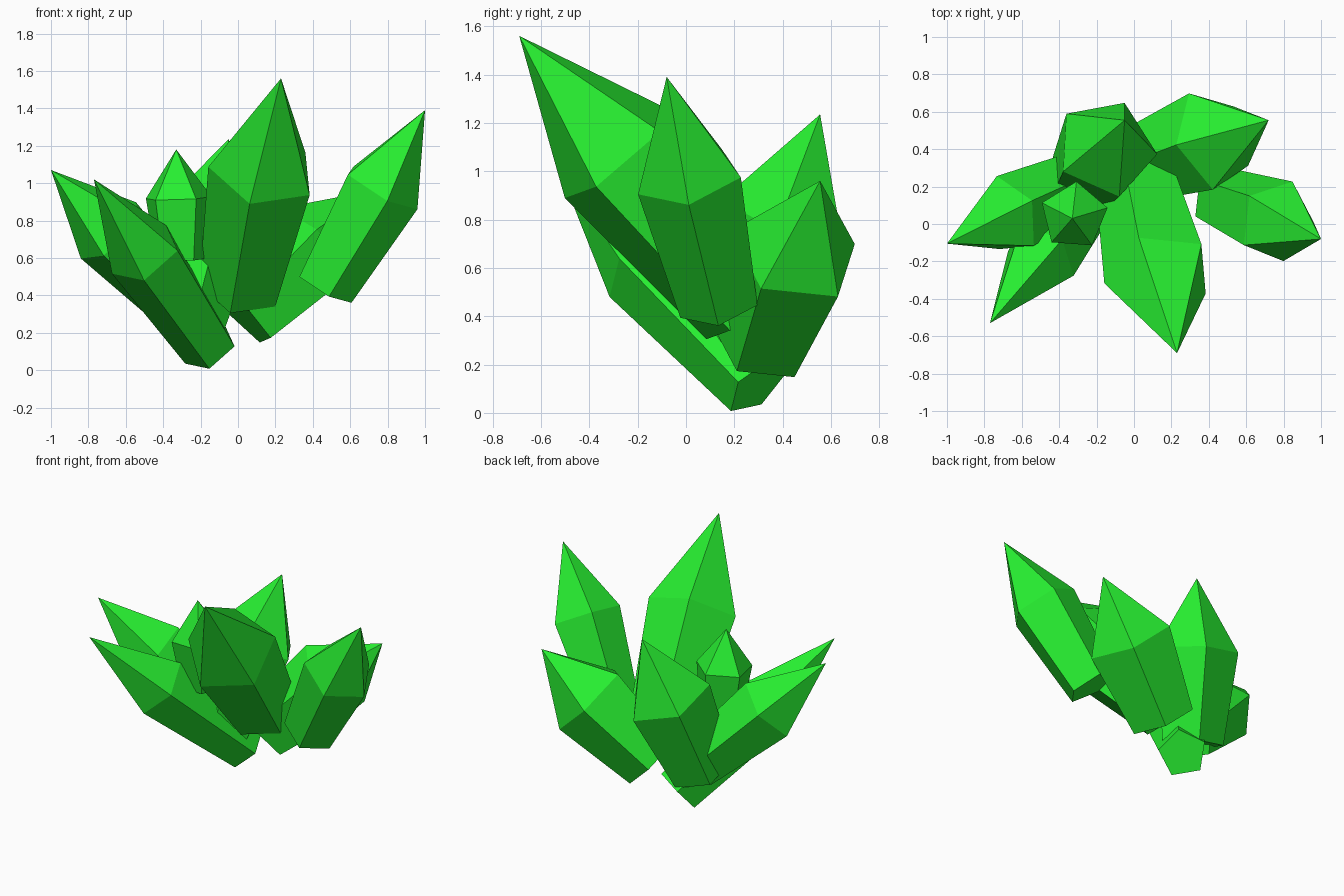
import bpy, bmesh, math
from mathutils import Vector

if "Cube" in bpy.data.objects:
    bpy.data.objects.remove(bpy.data.objects["Cube"])

green = bpy.data.materials.new("green_crystal")
green.diffuse_color = (0.02, 0.85, 0.03, 1)
green.use_nodes = True
green.node_tree.nodes["Principled BSDF"].inputs["Base Color"].default_value = green.diffuse_color

SIDES = 5
SHOULDER = 0.56   # shoulder height as a share of the length
TAPER = 0.75      # base radius as a share of the shoulder radius


def crystal(name, base, tip, radius, corner):
    """Five-sided pointed crystal; one shoulder corner faces the given point."""
    base, tip = Vector(base), Vector(tip)
    axis = (tip - base).normalized()
    shoulder = base.lerp(tip, SHOULDER)
    u = Vector(corner) - shoulder
    u = (u - axis * u.dot(axis)).normalized()
    v = axis.cross(u)

    bm = bmesh.new()

    def ring(centre, r):
        angles = [math.tau * i / SIDES for i in range(SIDES)]
        return [bm.verts.new(centre + r * (math.cos(a) * u + math.sin(a) * v))
                for a in angles]

    low, high = ring(base, radius * TAPER), ring(shoulder, radius)
    point = bm.verts.new(tip)
    bm.faces.new(low[::-1])
    for i in range(SIDES):
        j = (i + 1) % SIDES
        bm.faces.new((low[i], low[j], high[j], high[i]))
        bm.faces.new((high[i], high[j], point))
    mesh = bpy.data.meshes.new(name)
    bm.to_mesh(mesh)
    bm.free()
    mesh.materials.append(green)
    bpy.context.collection.objects.link(bpy.data.objects.new(name, mesh))


# Cluster: name, base centre, tip, shoulder radius, a shoulder corner
crystal("front_tall_crystal", (0.013, 0.255, 0.438), (0.23, -0.69, 1.56), 0.297, (0.06, -0.50, 0.88))
crystal("right_crystal", (0.459, 0.137, 0.446), (1.0, -0.08, 1.39), 0.228, (0.96, 0.01, 0.87))
crystal("left_crystal", (-0.26, 0.237, 0.31), (-1.0, -0.105, 1.07), 0.222, (-0.76, 0.25, 0.80))
crystal("front_left_crystal", (-0.149, 0.299, 0.114), (-0.77, -0.53, 1.02), 0.207, (-0.50, -0.31, 0.48))
crystal("small_centre_crystal", (-0.31, 0.06, 0.59), (-0.33, 0.03, 1.18), 0.185, (-0.22, -0.12, 0.91))
crystal("back_crystal", (-0.275, 0.22, 0.262), (-0.05, 0.555, 1.235), 0.28, (-0.36, 0.60, 0.814))
crystal("back_right_crystal", (0.03, 0.314, 0.284), (0.72, 0.555, 0.96), 0.28, (0.535, 0.63, 0.485))
